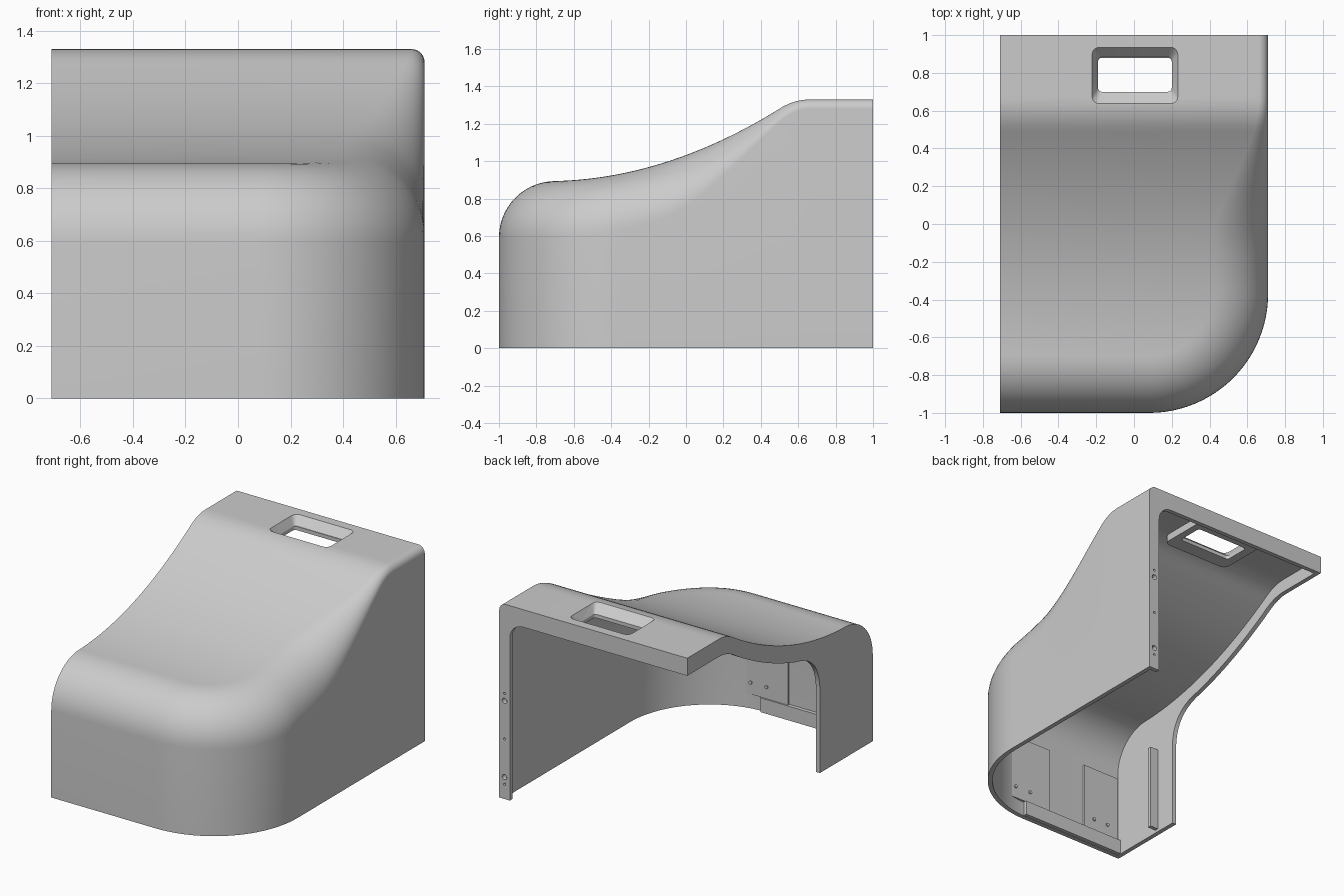
import bpy, bmesh, math
from math import sin, cos, pi

if "Cube" in bpy.data.objects:
    bpy.data.objects.remove(bpy.data.objects["Cube"])

grey = bpy.data.materials.new("light grey")
grey.use_nodes = True
grey.diffuse_color = (0.6, 0.6, 0.6, 1)
grey.node_tree.nodes["Principled BSDF"].inputs["Base Color"].default_value = grey.diffuse_color

HALF = 0.71      # half width
WALL = 0.03      # sheet thickness
CORNER = 0.63    # plan radius of the rounded corner


def crown(y):
    """Height of the top surface along the depth."""
    y = max(y, -0.75)
    if y < 0.5:
        return 0.893 + 0.248 * (y + 0.75) ** 2
    return 1.33 - 1.9 * max(0, 0.66 - y) ** 2


def edge_radius(y):
    """Top edge rounding, wide at the front and tight at the back."""
    t = min(1, max(0, (0.65 - y) / 0.8))
    return 0.05 + 0.25 * t * t * (3 - 2 * t)


def make(name, bm):
    bmesh.ops.recalc_face_normals(bm, faces=bm.faces)
    mesh = bpy.data.meshes.new(name)
    bm.to_mesh(mesh)
    bm.free()
    mesh.materials.append(grey)
    ob = bpy.data.objects.new(name, mesh)
    bpy.context.collection.objects.link(ob)
    return ob


def hood_solid(name, off, ground):
    """Closed hood volume, shrunk inward by off."""
    bm, seen = bmesh.new(), {}

    def vert(x, y, z):
        key = (round(x, 5), round(y, 5), round(z, 5))
        if key not in seen:
            seen[key] = bm.verts.new(key)
        return seen[key]

    def face(vs):
        vs = list(dict.fromkeys(vs))
        if len(vs) > 2:
            bm.faces.new(vs)

    left, cx, cy, back = -HALF + off, HALF - CORNER, CORNER - 1, 1 - off
    stations = [(left, off - 1, 0, 1)]
    for i in range(25):
        a = pi / 2 * i / 24
        r = CORNER - off
        stations.append((cx + r * sin(a), cy - r * cos(a), -sin(a), cos(a)))
    for i in range(1, 41):
        stations.append((HALF - off, cy + (back - cy) * i / 40, -1, 0))

    columns = []
    for x, y, nx, ny in stations:
        r = edge_radius(y) - off
        col = [vert(x, y, ground)]
        for j in range(15):
            t = pi / 2 * j / 14
            d = r * (1 - cos(t))
            px, py = x + nx * d, y + ny * d
            col.append(vert(px, py, crown(py) - off - r + r * sin(t)))
        col.append(vert(left, py, crown(py) - off))
        columns.append(col)
    for a, b in zip(columns, columns[1:]):
        for j in range(len(a) - 1):
            face([a[j], b[j], b[j + 1], a[j + 1]])
    heel = vert(left, back, ground)
    face(columns[0] + [c[-1] for c in columns[1:]] + [heel])
    face(columns[-1] + [heel])
    face([c[0] for c in columns] + [heel])
    return make(name, bm)


def loft(name, low, high):
    """Closed solid between two matching loops."""
    bm = bmesh.new()
    a, b = ([bm.verts.new(p) for p in loop] for loop in (low, high))
    bm.faces.new(a)
    bm.faces.new(b)
    for i in range(len(a)):
        k = (i + 1) % len(a)
        bm.faces.new((a[i], a[k], b[k], b[i]))
    return make(name, bm)


def rounded(x0, x1, y0, y1, r, z):
    pts = []
    for q, (cx, cy) in enumerate([(x1 - r, y1 - r), (x0 + r, y1 - r), (x0 + r, y0 + r), (x1 - r, y0 + r)]):
        for i in range(6):
            a = pi / 2 * (q + i / 5)
            pts.append((cx + r * cos(a), cy + r * sin(a), z))
    return pts


def box(name, x0, x1, y0, y1, z0, z1):
    rect = [(x0, y0), (x1, y0), (x1, y1), (x0, y1)]
    return loft(name, [(x, y, z0) for x, y in rect], [(x, y, z1) for x, y in rect])


def disc(name, x, z, r, y0, y1):
    ring = [(x + r * cos(pi * i / 8), z + r * sin(pi * i / 8)) for i in range(16)]
    return loft(name, [(u, y0, v) for u, v in ring], [(u, y1, v) for u, v in ring])


def cut(ob, tool):
    mod = ob.modifiers.new("cut", "BOOLEAN")
    mod.operation, mod.solver, mod.object = "DIFFERENCE", "EXACT", tool
    bpy.context.view_layer.objects.active = ob
    bpy.ops.object.modifier_apply(modifier=mod.name)
    bpy.data.objects.remove(tool)
    bpy.context.view_layer.update()


# Hollow shell, keeping a thicker tray under the handle
hood = hood_solid("hood_shell", 0, 0)
cavity = hood_solid("cavity", WALL, -0.1)
cut(cavity, loft("tray", rounded(-0.25, 0.25, 0.6, 0.96, 0.04, 1.25),
                 rounded(-0.25, 0.25, 0.6, 0.96, 0.04, 1.5)))
cut(hood, cavity)

# Back opening, leaving one post and a top beam
bend = [(0.53 + 0.1 * cos(a), 1.11 + 0.1 * sin(a)) for a in (pi / 16 * i for i in range(9))]
outline = [(-0.9, -0.1), (0.63, -0.1)] + bend + [(-0.9, 1.21)]
cut(hood, loft("back_opening", [(x, 0.93, z) for x, z in outline], [(x, 1.1, z) for x, z in outline]))

# Side opening, following the crown above a front panel
outline = [(1.1, -0.1), (-0.43, -0.1)]
for i in range(11):
    t = i / 10
    outline.append((-0.43 + 0.25 * t * t,
                    (1 - t) ** 2 * 0.56 + 2 * t * (1 - t) * 0.81 + t * t * (crown(-0.18) - 0.12)))
outline += [(y, crown(y) - 0.12) for y in (-0.14 + 0.04 * i for i in range(32))]
cut(hood, loft("side_opening", [(-0.8, y, z) for y, z in outline], [(-0.67, y, z) for y, z in outline]))

# Handle recess and slot
cut(hood, loft("recess", rounded(-0.19, 0.2, 0.7, 0.885, 0.02, 1.275),
               rounded(-0.225, 0.235, 0.63, 0.94, 0.04, 1.335)))
cut(hood, loft("slot", rounded(-0.19, 0.2, 0.7, 0.88, 0.02, 1.1),
               rounded(-0.19, 0.2, 0.7, 0.88, 0.02, 1.3)))

# Fixing holes in the back post
for z, r in ((0.15, 0.018), (0.67, 0.018), (0.41, 0.008), (0.1, 0.008), (0.72, 0.008)):
    cut(hood, disc("hole", 0.67, z, r, 0.94, 1.05))

# Inner stiffeners: sill, front pads with studs, side rib
parts = [hood,
         box("front_sill", -0.68, 0.1, -0.972, -0.945, 0.003, 0.1),
         box("front_pad_outer", -0.67, -0.39, -0.972, -0.955, 0.1, 0.55),
         box("front_pad_inner", -0.1, 0.24, -0.972, -0.955, 0.1, 0.55),
         box("side_rib", -0.682, -0.62, -0.6, -0.575, 0.02, 0.6)]
for x in (-0.58, -0.47, 0.06, 0.18):
    parts.append(disc("pad_stud", x, 0.18, 0.012, -0.956, -0.948))

bpy.context.view_layer.update()
bpy.ops.object.select_all(action="DESELECT")
for ob in parts:
    ob.select_set(True)
bpy.context.view_layer.objects.active = hood
bpy.ops.object.shade_smooth_by_angle(angle=math.radians(28))
